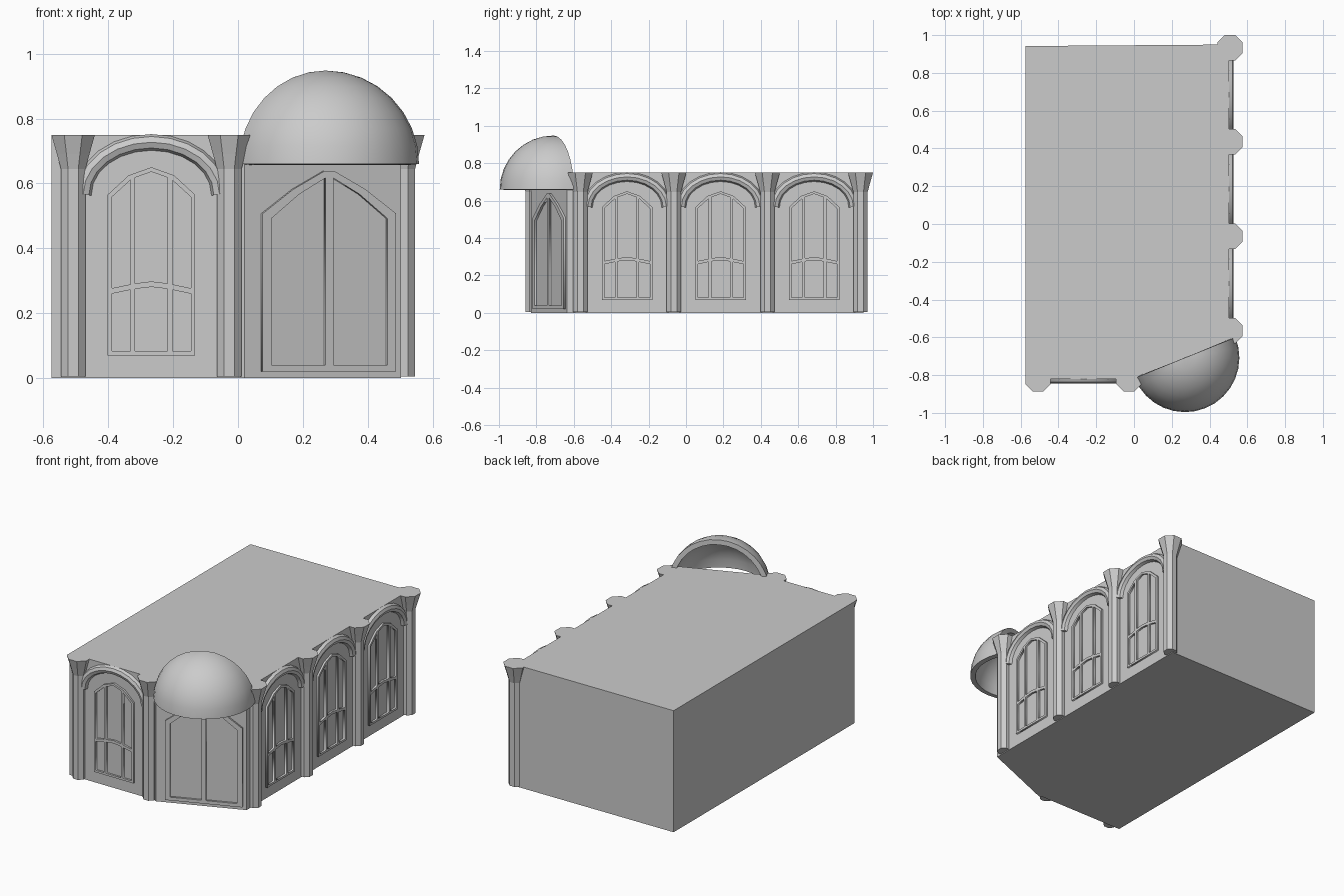
import bpy, bmesh, math
from mathutils import Matrix, Vector

if "Cube" in bpy.data.objects:
    bpy.data.objects.remove(bpy.data.objects["Cube"])


def mesh_object(name, bm):
    bmesh.ops.recalc_face_normals(bm, faces=bm.faces[:])
    me = bpy.data.meshes.new(name)
    bm.to_mesh(me)
    bm.free()
    ob = bpy.data.objects.new(name, me)
    bpy.context.collection.objects.link(ob)
    return ob


def activate(ob):
    bpy.ops.object.select_all(action='DESELECT')
    ob.select_set(True)
    bpy.context.view_layer.objects.active = ob


def smooth(ob, deg=40):
    activate(ob)
    bpy.ops.object.shade_smooth_by_angle(angle=math.radians(deg))


def wall_matrix(x, y, deg):
    # local x runs along the wall, local y is up, local z points outward
    return (Matrix.Translation((x, y, 0)) @ Matrix.Rotation(math.radians(deg), 4, 'Z')
            @ Matrix.Rotation(math.pi / 2, 4, 'X'))


def curve_object(name, splines, matrix, flat_depth=None, tube=None):
    cu = bpy.data.curves.new(name, 'CURVE')
    if tube:
        cu.dimensions = '3D'
        cu.bevel_depth = tube
        cu.bevel_resolution = 2
        cu.use_fill_caps = True
    else:
        cu.dimensions = '2D'
        cu.fill_mode = 'BOTH'
        cu.extrude = flat_depth
    for pts in splines:
        sp = cu.splines.new('POLY')
        sp.points.add(len(pts) - 1)
        for p, (u, v) in zip(sp.points, pts):
            p.co = (u, v, 0, 1)
        sp.use_cyclic_u = tube is None
    ob = bpy.data.objects.new(name, cu)
    bpy.context.collection.objects.link(ob)
    ob.matrix_world = matrix
    activate(ob)
    bpy.ops.object.convert(target='MESH')
    return bpy.context.view_layer.objects.active


def mirrored(pts):
    return [(-u, v) for u, v in reversed(pts)]


# main block with a chamfered entrance corner
H = 0.75
bm = bmesh.new()
foot = [(-0.575, -0.82), (0.0, -0.82), (0.02, -0.83), (0.503, -0.635),
        (0.503, 0.95), (-0.575, 0.942)]
base = bm.faces.new([bm.verts.new((x, y, 0)) for x, y in foot])
top = bmesh.ops.extrude_face_region(bm, geom=[base])
bmesh.ops.translate(bm, vec=(0, 0, H), verts=[v for v in top['geom'] if isinstance(v, bmesh.types.BMVert)])
if not any(f.calc_center_median().z < 0.01 for f in bm.faces):
    bm.faces.new([v for v in bm.verts if v.co.z < 0.01])
mesh_object("building_body", bm)


# octagonal columns with flared capitals
def column(x, y):
    bm = bmesh.new()
    rings = []
    for z, half in [(0.005, 0.038), (0.645, 0.038), (0.69, 0.05), (H, 0.067)]:
        r = half / math.cos(math.pi / 8)
        rings.append([bm.verts.new((x + r * math.cos((i + 0.5) * math.pi / 4),
                                    y + r * math.sin((i + 0.5) * math.pi / 4), z)) for i in range(8)])
    for a, b in zip(rings, rings[1:]):
        for i in range(8):
            j = (i + 1) % 8
            bm.faces.new((a[i], a[j], b[j], b[i]))
    bm.faces.new(rings[0])
    bm.faces.new(rings[-1])
    mesh_object("column", bm)


for cx, cy in [(-0.508, -0.82), (-0.027, -0.82), (0.508, -0.565),
               (0.508, -0.065), (0.508, 0.435), (0.508, 0.933)]:
    column(cx, cy)

# window frame outline and its six panes
half_top = [(0.135, 0.565), (0.07, 0.625)]
outline = [(-0.135, 0.07), (0.135, 0.07)] + half_top + [(0, 0.65)] + mirrored(half_top)
low_side = [(0.065, 0.083), (0.122, 0.083), (0.122, 0.26), (0.065, 0.272)]
high_side = [(0.065, 0.289), (0.122, 0.277), (0.122, 0.558), (0.065, 0.61)]
low_mid = [(-0.05, 0.083), (0.05, 0.083), (0.05, 0.275), (0, 0.281), (-0.05, 0.275)]
high_mid = [(-0.05, 0.292), (0, 0.298), (0.05, 0.292), (0.05, 0.618), (0, 0.636), (-0.05, 0.618)]
window = [outline, low_side, mirrored(low_side), high_side, mirrored(high_side), low_mid, high_mid]

# rounded arch moulding over each window
arch = [(-0.21 * math.cos(math.pi * i / 12), 0.567 + 0.16 * math.sin(math.pi * i / 12))
        for i in range(13)]

bays = [(-0.267, -0.82, 0)] + [(0.503, y, 90) for y in (-0.315, 0.185, 0.685)]
for bay in bays:
    m = wall_matrix(*bay)
    curve_object("window_frame", window, m, flat_depth=0.012)
    smooth(curve_object("window_arch", [arch], m, tube=0.025))

# double entrance door on the chamfer
door_half = [(0.222, 0.507), (0.12, 0.582), (0.015, 0.639)]
door_outline = [(-0.222, 0.02), (0.222, 0.02)] + door_half + mirrored(door_half)
leaf = [(0.013, 0.04), (0.193, 0.04), (0.193, 0.492), (0.1, 0.567), (0.013, 0.617)]
angle = math.degrees(math.atan2(0.195, 0.483))
curve_object("door_frame", [door_outline, leaf, mirrored(leaf)],
             wall_matrix(0.277, -0.726, angle), flat_depth=0.013)

# hollow quarter-sphere canopy over the entrance
bm = bmesh.new()
bmesh.ops.create_uvsphere(bm, u_segments=32, v_segments=16, radius=0.288)
for normal in [(0, 0, -1), (0, 1, 0)]:
    bmesh.ops.bisect_plane(bm, geom=bm.verts[:] + bm.edges[:] + bm.faces[:], dist=1e-5,
                           plane_co=(0, 0, 0), plane_no=normal, clear_outer=True)
me_ob = mesh_object("entrance_canopy", bm)
bm = bmesh.new()
bm.from_mesh(me_ob.data)
for f in bm.faces:
    if f.normal.dot(f.calc_center_median()) < 0:
        f.normal_flip()
bm.to_mesh(me_ob.data)
bm.free()
me_ob.location = (0.27, -0.708, 0.66)
me_ob.rotation_euler.z = math.radians(angle)
sol = me_ob.modifiers.new("shell", 'SOLIDIFY')
sol.thickness = 0.03
sol.offset = -1
activate(me_ob)
bpy.ops.object.modifier_apply(modifier="shell")
smooth(me_ob)
